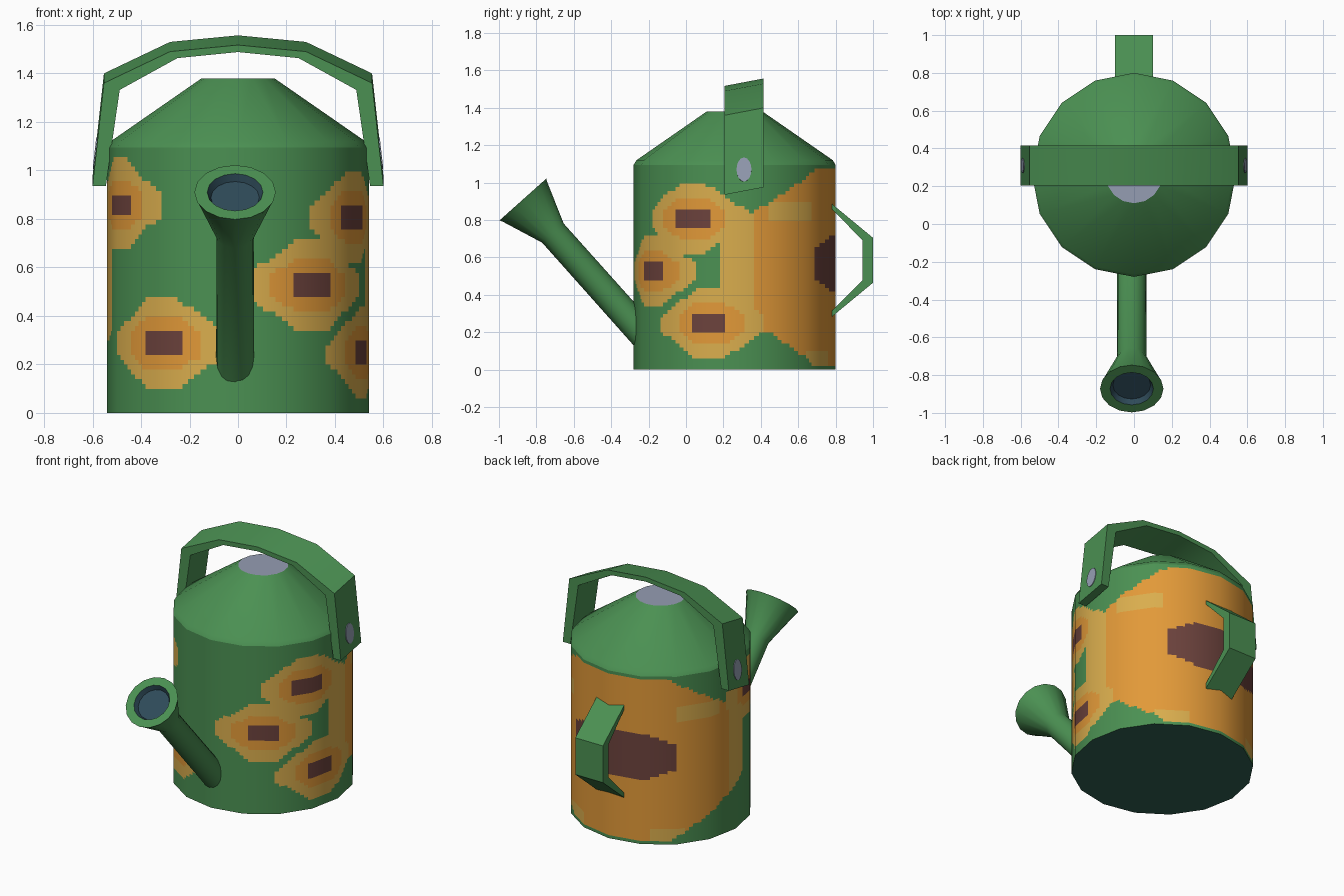
import bpy, bmesh, math
from mathutils import Vector, Matrix

if "Cube" in bpy.data.objects:
    bpy.data.objects.remove(bpy.data.objects["Cube"])


def material(name, rgb):
    m = bpy.data.materials.new(name)
    m.diffuse_color = (*rgb, 1)
    m.use_nodes = True
    m.node_tree.nodes["Principled BSDF"].inputs["Base Color"].default_value = m.diffuse_color
    return m


GREEN = material("leaf_green", (0.07, 0.28, 0.085))
YELLOW = material("petal_yellow", (0.70, 0.42, 0.075))
ORANGE = material("petal_orange", (0.76, 0.32, 0.04))
BROWN = material("seed_brown", (0.15, 0.055, 0.046))
GREY = material("metal_grey", (0.30, 0.34, 0.45))
DARK = material("spout_dark_blue", (0.028, 0.07, 0.10))
TEAL = material("base_teal", (0.03, 0.12, 0.085))

SIDES, R, CY, WALL_TOP = 16, 0.54, 0.26, 1.095


def make(name, verts, faces, mats, indices=None, angle=35):
    me = bpy.data.meshes.new(name)
    me.from_pydata([tuple(v) for v in verts], [], faces)
    for m in mats:
        me.materials.append(m)
    if indices:
        for p, i in zip(me.polygons, indices):
            p.material_index = i
    ob = bpy.data.objects.new(name, me)
    bpy.context.collection.objects.link(ob)
    if angle:
        bpy.ops.object.select_all(action='DESELECT')
        ob.select_set(True)
        bpy.context.view_layer.objects.active = ob
        bpy.ops.object.shade_smooth_by_angle(angle=math.radians(angle))
    return ob


def lathe(name, profile, mats, bands, matrix, cap=None, angle=35):
    """Revolve (radius, height) points; bands gives a material index per strip."""
    verts, faces, idx = [], [], []
    for r, z in profile:
        for i in range(SIDES):
            t = 2 * math.pi * i / SIDES
            verts.append(matrix @ Vector((r * math.sin(t), -r * math.cos(t), z)))
    for j in range(len(profile) - 1):
        for i in range(SIDES):
            k = (i + 1) % SIDES
            faces.append((j * SIDES + i, j * SIDES + k, (j + 1) * SIDES + k, (j + 1) * SIDES + i))
            idx.append(bands[j])
    if cap is not None:
        faces.append(tuple((len(profile) - 1) * SIDES + i for i in range(SIDES)))
        idx.append(cap)
    return make(name, verts, faces, mats, idx, angle)


def strip(name, outer, inner, half_width, place):
    """Flat band with an outer and an inner outline, closed at both ends."""
    verts, faces = [], []
    for o, i in zip(outer, inner):
        for (a, z), w in ((o, -1), (o, 1), (i, 1), (i, -1)):
            verts.append(place(a, z, w * half_width))
    n = len(outer)
    for s in range(n - 1):
        for c in range(4):
            d = (c + 1) % 4
            faces.append((s * 4 + c, s * 4 + d, s * 4 + 4 + d, s * 4 + 4 + c))
    faces += [(3, 2, 1, 0), tuple(range(4 * n - 4, 4 * n))]
    ob = make(name, verts, faces, [GREEN], None, 0)
    bm = bmesh.new()
    bm.from_mesh(ob.data)
    bmesh.ops.recalc_face_normals(bm, faces=bm.faces)
    bm.to_mesh(ob.data)
    bm.free()
    bpy.ops.object.select_all(action='DESELECT')
    ob.select_set(True)
    bpy.context.view_layer.objects.active = ob
    bpy.ops.object.shade_smooth_by_angle(angle=math.radians(35))
    return ob


# Painted flowers: (angle from the front in degrees, height)
FLOWERS = [(-36, 0.285), (35, 0.525), (65, 0.81), (75.5, 0.245), (-67.5, 0.858)]


def paint(deg, z):
    """Material index for a wall cell: 0 green, 1 yellow, 2 orange, 3 brown."""
    for a, h in FLOWERS:
        u = abs((deg - a + 180) % 360 - 180) / 32
        v = abs(z - h) / 0.19
        if u < 0.32 and v < 0.25:
            return 3
        if u < 0.64 and v < 0.56 and u + v < 0.85:
            return 2
        if u < 1 and v < 1 and u + v < 1.22:
            return 1
    # one large flower across the back
    u = abs((deg - 182 + 180) % 360 - 180) / 99
    v = (z - 0.545) / 0.53
    b = abs((deg - 184.5 + 180) % 360 - 180) / 41
    c = abs(z - 0.567) / 0.155
    if b < 1 and c < 1 and b + c < 1.5:
        return 3
    if u < 1 and abs(v) < 0.99 and u + abs(v) < 1.38:
        tip = u > 0.82
        top = 0.43 < u < 0.74 and 0.47 < v < 0.67
        low = 0.25 < u < 0.48 and v < -0.84
        return 1 if tip or top or low else 2
    return 0


# Body wall: sixteen flat sides cut into small cells for the flowers
CUTS, ROWS = 8, 55
COLS = SIDES * CUTS


def corner(k):
    t = 2 * math.pi * k / SIDES
    return Vector((R * math.sin(t), CY - R * math.cos(t), 0))


ring = [corner(c // CUTS).lerp(corner(c // CUTS + 1), (c % CUTS) / CUTS) for c in range(COLS)]
verts = [p + Vector((0, 0, WALL_TOP * r / ROWS)) for r in range(ROWS + 1) for p in ring]
faces, idx = [], []
for r in range(ROWS):
    for c in range(COLS):
        d = (c + 1) % COLS
        faces.append((r * COLS + c, r * COLS + d, (r + 1) * COLS + d, (r + 1) * COLS + c))
        mid = (ring[c] + ring[d]) / 2
        deg = math.degrees(math.atan2(mid.x, CY - mid.y))
        idx.append(paint(deg, WALL_TOP * (r + 0.5) / ROWS))
wall = make("body_wall", verts, faces, [GREEN, YELLOW, ORANGE, BROWN], idx)
# round shading over the flat sides
wall.data.normals_split_custom_set_from_vertices(
    [tuple(Vector((v.x, v.y - CY, 0)).normalized()) for v in verts])

# Sloping shoulder with a grey cap, and the base
at_body = Matrix.Translation((0, CY, 0))
lathe("body_shoulder", [(R, WALL_TOP), (0.525, 1.12), (0.15, 1.38)],
      [GREEN, GREY], [0, 0], at_body, cap=1, angle=30)
make("body_base", [corner(k) for k in range(SIDES)],
     [tuple(reversed(range(SIDES)))], [TEAL], None, 0)

# Spout with flared mouth and dark recess
start, end = Vector((-0.012, -0.22, 0.18)), Vector((-0.012, -0.872, 0.91))
axis = end - start
L = axis.length
lathe("spout", [(0.078, 0), (0.077, 0.738), (0.16, L - 0.015), (0.168, L), (0.115, L), (0.10, L - 0.03)],
      [GREEN, DARK], [0, 0, 0, 0, 1],
      Matrix.Translation(start) @ axis.to_track_quat('Z', 'Y').to_matrix().to_4x4(),
      cap=1, angle=40)

# Carrying handle over the top, slightly tilted backwards
out_half = [(0.6, 0.955), (0.553, 1.38), (0.28, 1.51)]
in_half = [(0.545, 0.955), (0.488, 1.352), (0.25, 1.483)]


def mirrored(half, mid):
    return half + [mid] + [(-x, z) for x, z in reversed(half)]


strip("top_handle", mirrored(out_half, (0, 1.537)), mirrored(in_half, (0, 1.508)), 0.105,
      lambda a, z, w: (a, 0.31 + w, z + 0.19 * w))

# Grey rivets on both handle legs
for side, s in (("left", -1), ("right", 1)):
    face_dir = Vector((s * 0.993, 0, 0.11))
    lathe("handle_rivet_" + side, [(1, 0), (1, 0.005)], [GREY], [0],
          Matrix.Translation((s * 0.587, 0.31, 1.07))
          @ face_dir.to_track_quat('Z', 'Y').to_matrix().to_4x4()
          @ Matrix.Diagonal((0.04, 0.065, 1, 1)), cap=0)

# Pouring handle at the back
strip("back_handle", [(0.77, 0.895), (1.0, 0.705), (1.0, 0.465), (0.77, 0.275)],
      [(0.77, 0.87), (0.945, 0.69), (0.945, 0.48), (0.77, 0.305)], 0.1,
      lambda a, z, w: (w, a, z))
